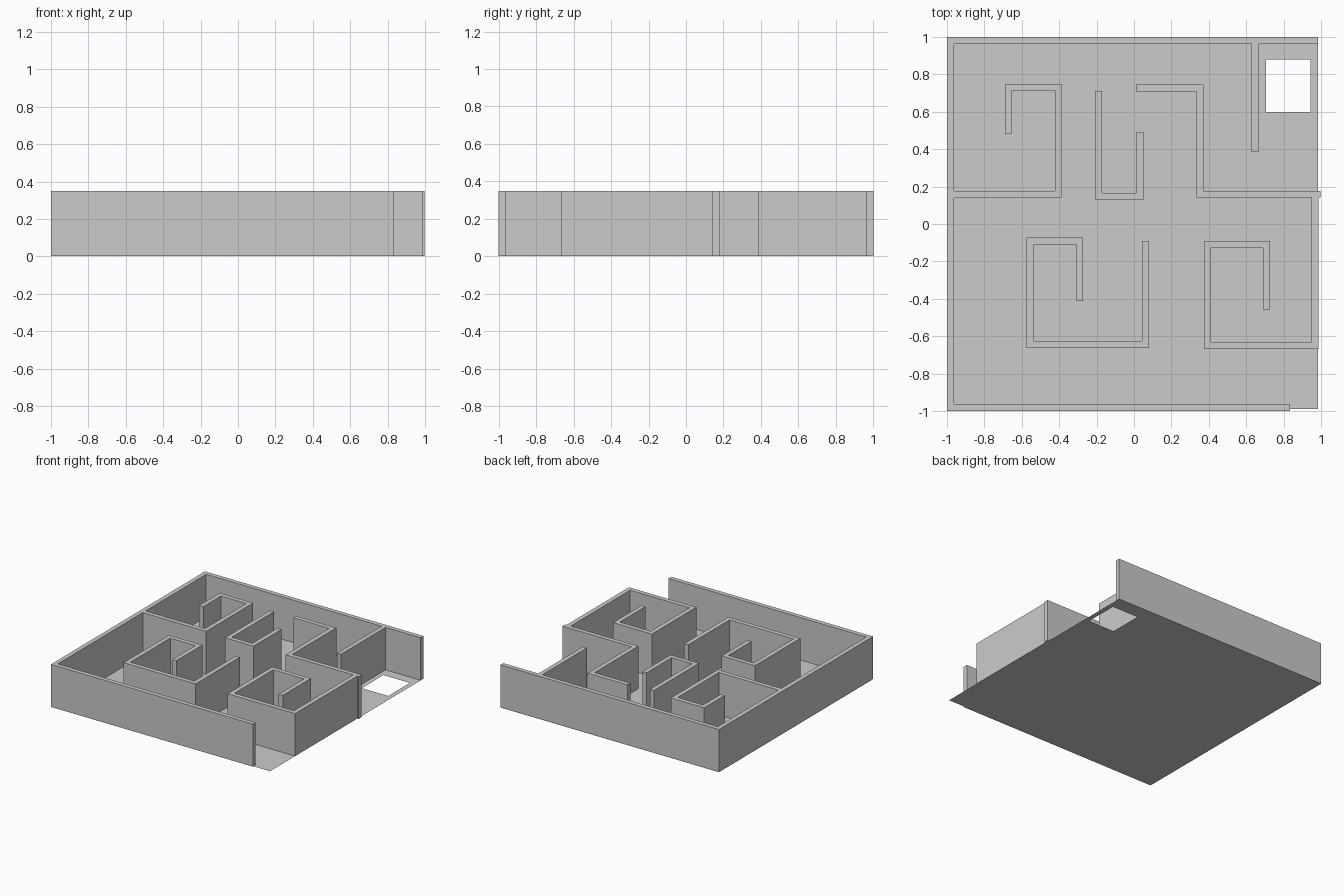
import bpy, bmesh
from mathutils import Vector

if "Cube" in bpy.data.objects:
    bpy.data.objects.remove(bpy.data.objects["Cube"])

HEIGHT = 0.35
THICK = 0.037


def finish(name, bm):
    bmesh.ops.recalc_face_normals(bm, faces=bm.faces)
    mesh = bpy.data.meshes.new(name)
    bm.to_mesh(mesh)
    bm.free()
    obj = bpy.data.objects.new(name, mesh)
    bpy.context.collection.objects.link(obj)
    return obj


def wall(name, path):
    """Extrude a mitred wall of constant thickness along a right-angled path."""
    pts = [Vector(p) for p in path]
    dirs = [(b - a).normalized() for a, b in zip(pts, pts[1:])]
    normals = [Vector((-d.y, d.x)) for d in dirs]
    # right-angle mitre: the sum of both segment normals
    offs = [normals[0]] + [a + b for a, b in zip(normals, normals[1:])] + [normals[-1]]
    bm = bmesh.new()
    rings = []
    for p, o in zip(pts, offs):
        l, r = p + o * THICK / 2, p - o * THICK / 2
        rings.append([bm.verts.new((q.x, q.y, z)) for q, z in
                      ((l, 0.001), (r, 0.001), (r, HEIGHT), (l, HEIGHT))])
    for a, b in zip(rings, rings[1:]):
        for i in range(4):
            j = (i + 1) % 4
            bm.faces.new((a[i], a[j], b[j], b[i]))
    bm.faces.new(rings[0])
    bm.faces.new(rings[-1])
    return finish(name, bm)


# Thin floor with a square opening in the back right corner
xs = (-1, 0.705, 0.945, 0.985)
ys = (-0.99, 0.60, 0.88, 1)
bm = bmesh.new()
grid = [[bm.verts.new((x, y, 0)) for x in xs] for y in ys]
for j in range(3):
    for i in range(3):
        if (i, j) != (1, 1):
            bm.faces.new((grid[j][i], grid[j][i + 1], grid[j + 1][i + 1], grid[j + 1][i]))
floor = finish("floor", bm)
if floor.data.polygons[0].normal.z < 0:
    floor.data.flip_normals()

# Outer wall: front, left and back
wall("outer_wall", [(0.835, -0.981), (-0.981, -0.981), (-0.981, 0.981), (0.985, 0.981)])

# Inner maze walls
wall("left_hook_wall", [(-0.97, 0.158), (-0.405, 0.158), (-0.405, 0.731),
                        (-0.672, 0.731), (-0.672, 0.483)])
wall("middle_channel_wall", [(-0.19, 0.712), (-0.19, 0.147), (0.033, 0.147), (0.033, 0.493)])
wall("right_step_wall", [(0.01, 0.727), (0.352, 0.727), (0.352, 0.159), (0.998, 0.159)])
wall("back_stub_wall", [(0.648, 0.385), (0.648, 0.975)])
wall("front_left_spiral_wall", [(-0.29, -0.412), (-0.29, -0.092), (-0.556, -0.092),
                                (-0.556, -0.645), (0.061, -0.645), (0.061, -0.09)])
wall("front_right_spiral_wall", [(0.708, -0.457), (0.708, -0.109), (0.392, -0.109),
                                 (0.392, -0.649), (0.967, -0.649), (0.967, 0.15)])
